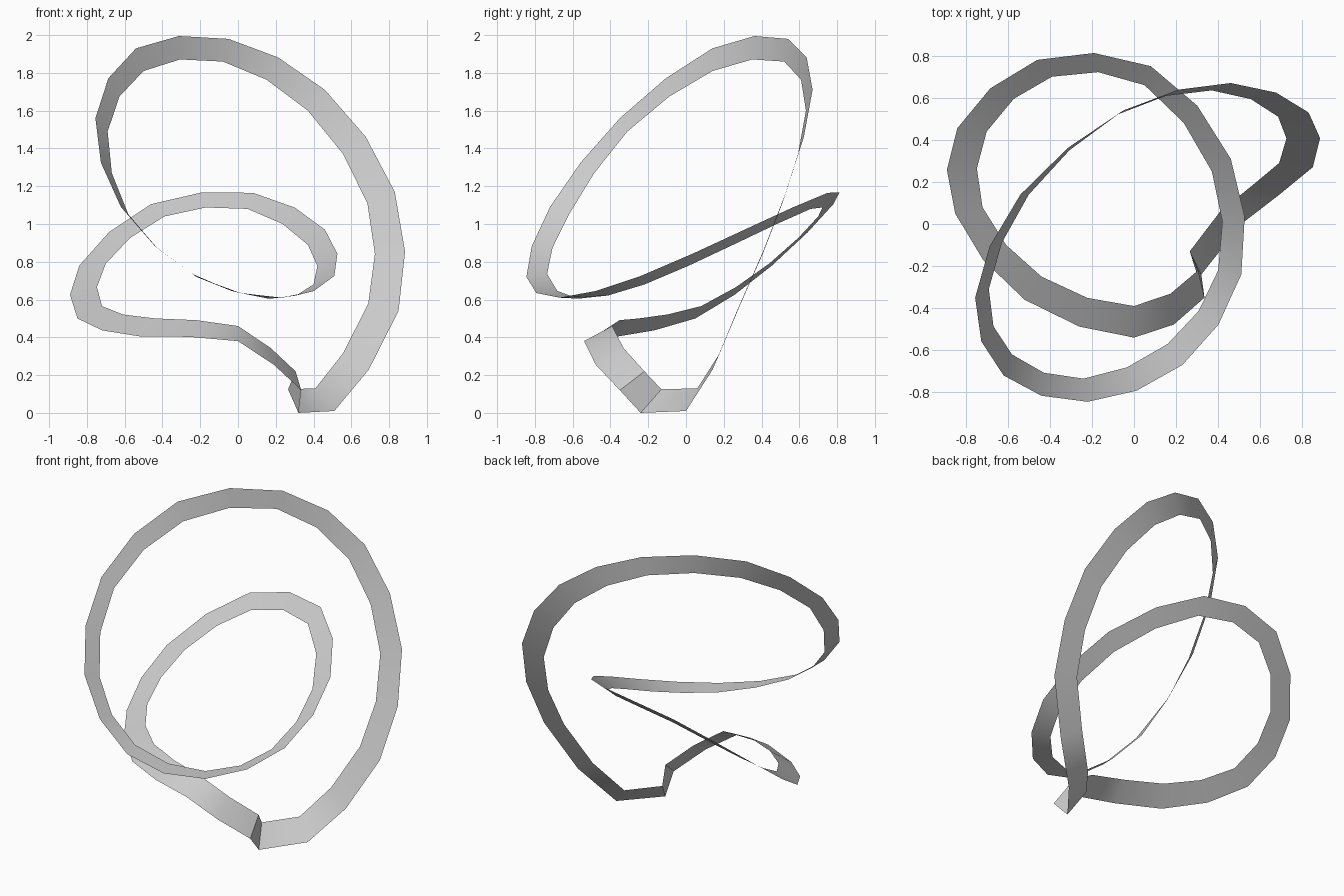
import bpy
import bmesh
import math
from mathutils import Vector

# Control cross-sections of the band: outer edge xyz, inner edge xyz
STATIONS = [
    (0.51, 0.0, 0.01, 0.41, 0.06, 0.13),
    (0.85, 0.27, 0.54, 0.69, 0.29, 0.58),
    (0.83, 0.53, 1.17, 0.685, 0.51, 1.11),
    (0.46, 0.67, 1.71, 0.37, 0.635, 1.60),
    (-0.05, 0.54, 1.98, -0.08, 0.52, 1.86),
    (-0.54, 0.14, 1.93, -0.50, 0.14, 1.81),
    (-0.755, -0.35, 1.56, -0.69, -0.31, 1.49),
    (-0.62, -0.72, 1.09, -0.58, -0.62, 1.05),
    (-0.22, -0.845, 0.72, -0.24, -0.735, 0.735),
    (0.23, -0.67, 0.61, 0.16, -0.57, 0.605),
    (0.51, -0.24, 0.725, 0.40, -0.22, 0.68),
    (0.46, 0.31, 0.97, 0.37, 0.25, 0.89),
    (0.08, 0.75, 1.165, 0.05, 0.66, 1.08),
    (-0.46, 0.78, 1.105, -0.39, 0.70, 1.04),
    (-0.84, 0.455, 0.78, -0.70, 0.44, 0.79),
    (-0.85, 0.05, 0.50, -0.72, 0.08, 0.565),
    (-0.52, -0.36, 0.405, -0.44, -0.25, 0.50),
    (0.0, -0.54, 0.38, 0.0, -0.39, 0.46),
    (0.335, -0.35, 0.12, 0.305, -0.22, 0.22),
]
# Sharp bend where the band rests on the ground
FOOT = (0.32, -0.24, 0.0, 0.265, -0.13, 0.125)


def midpoint(i):
    """Smooth in-between section after station i."""
    n = len(STATIONS)
    a, b, c, d = (STATIONS[(i + k) % n] for k in (-1, 0, 1, 2))
    return [(9 * (q + r) - p - s) / 16 for p, q, r, s in zip(a, b, c, d)]


sections = []
for i, station in enumerate(STATIONS):
    last = i == len(STATIONS) - 1
    sections += [station, FOOT if last else midpoint(i)]

# Closed looping ribbon, one quad wide
bm = bmesh.new()
rungs = [(bm.verts.new(Vector(s[:3])), bm.verts.new(Vector(s[3:]))) for s in sections]
for (a, b), (c, d) in zip(rungs, rungs[1:] + rungs[:1]):
    bm.faces.new((a, c, d, b))
mesh = bpy.data.meshes.new("looped_ribbon")
bm.to_mesh(mesh)
bm.free()

ribbon = bpy.data.objects.new("looped_ribbon", mesh)
bpy.context.collection.objects.link(ribbon)
bpy.context.view_layer.objects.active = ribbon
ribbon.select_set(True)
bpy.ops.object.shade_smooth_by_angle(angle=math.radians(40))
